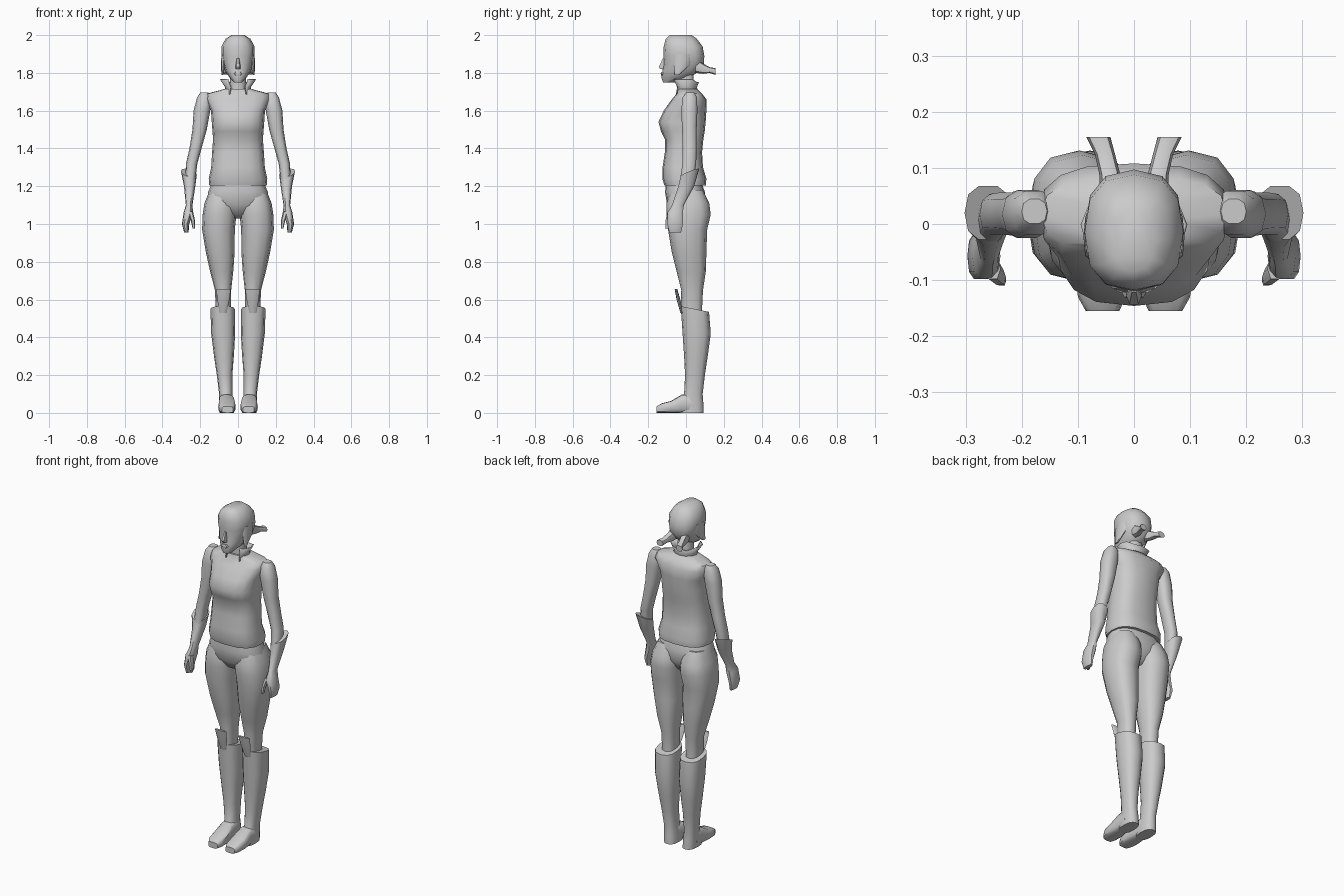
import bpy, bmesh, math


def sgnpow(v, e):
    return math.copysign(abs(v) ** e, v)


def finish(name, bm, mirror=False, thick=0):
    bmesh.ops.recalc_face_normals(bm, faces=bm.faces[:])
    me = bpy.data.meshes.new(name)
    bm.to_mesh(me)
    bm.free()
    ob = bpy.data.objects.new(name, me)
    bpy.context.collection.objects.link(ob)
    if thick:
        ob.modifiers.new("thickness", "SOLIDIFY").thickness = thick
    if mirror:
        ob.modifiers.new("mirror", "MIRROR").use_mirror_merge = False
    return ob


def loft(name, rows, axis="z", n=12, e=0.8, mirror=False, tilt=(0, 0)):
    """Rows: (position on axis, min/max across x, min/max of the other axis).
    tilt raises the first ring by its local (x, y) offset."""
    bm = bmesh.new()
    rings = []
    for i, (t, a0, a1, b0, b1) in enumerate(rows):
        ring = []
        for k in range(n):
            w = 2 * math.pi * k / n
            u, v = sgnpow(math.cos(w), e), sgnpow(math.sin(w), e)
            a = (a0 + a1) / 2 + (a1 - a0) / 2 * u
            b = (b0 + b1) / 2 + (b1 - b0) / 2 * v
            s = t + (u * tilt[0] + v * tilt[1] if i == 0 else 0)
            ring.append(bm.verts.new((a, b, s) if axis == "z" else (a, s, b)))
        rings.append(ring)
    for r, q in zip(rings, rings[1:]):
        for k in range(n):
            bm.faces.new((r[k], r[(k + 1) % n], q[(k + 1) % n], q[k]))
    bm.faces.new(rings[0])
    bm.faces.new(rings[-1])
    return finish(name, bm, mirror)


def centred(name, rows, **kw):
    return loft(name, [(t, -w, w, b0, b1) for t, w, b0, b1 in rows], **kw)


# Head with hair cap
centred("head", [
    (1.75, .022, -.122, -.06), (1.775, .045, -.13, .02), (1.81, .068, -.125, .07),
    (1.85, .08, -.118, .095), (1.89, .088, -.12, .097), (1.94, .088, -.118, .088),
    (1.98, .066, -.108, .058), (2.0, .035, -.085, .03)])
centred("nose", [(1.82, .014, -.138, -.11), (1.832, .014, -.145, -.11),
                 (1.88, .006, -.122, -.11)], n=6)
centred("mouth", [(1.785, .012, -.131, -.11), (1.795, .022, -.134, -.11),
                  (1.805, .014, -.13, -.11)], n=8)
# Side locks and flicked tails of hair
loft("side_lock", [(1.79, .078, .088, -.06, -.035), (1.84, .066, .09, -.065, .02),
                   (1.9, .06, .088, -.06, .03)], n=8, mirror=True)
loft("hair_tail", [(.05, .01, .06, 1.80, 1.88), (.09, .025, .062, 1.795, 1.85),
                   (.125, .034, .07, 1.80, 1.83), (.155, .042, .085, 1.79, 1.825)],
     axis="y", n=8, mirror=True)
# Neck
centred("neck", [(1.66, .05, -.045, .055), (1.72, .042, -.035, .045),
                 (1.8, .042, -.045, .04)], n=10)

# Flared collar, open at the front
bm = bmesh.new()
strips = []
for z, rx, ry, cy in ((1.685, .07, .06, .0), (1.725, .062, .052, .0), (1.768, .09, .068, -.005)):
    strips.append([bm.verts.new((rx * math.cos(math.radians(d)),
                                 cy + ry * math.sin(math.radians(d)),
                                 z - (.015 if z > 1.75 and 60 < d < 120 else 0)))
                   for d in range(-55, 236, 29)])
for r, q in zip(strips, strips[1:]):
    for k in range(len(r) - 1):
        bm.faces.new((r[k], r[k + 1], q[k + 1], q[k]))
finish("collar", bm, thick=.006)

# Torso garment
centred("torso", [
    (1.205, .152, -.115, .105), (1.24, .155, -.125, .108), (1.30, .142, -.124, .09),
    (1.38, .137, -.112, .085), (1.45, .132, -.112, .092), (1.49, .135, -.132, .099),
    (1.54, .139, -.146, .104), (1.60, .143, -.118, .108), (1.66, .17, -.075, .108),
    (1.69, .165, -.05, .085), (1.715, .07, -.045, .06)], n=16, e=.75)

# Upper arm and gauntlet with hand
loft("arm", [
    (1.695, .155, .2, .0, .045), (1.67, .14, .217, -.02, .06), (1.60, .147, .235, -.027, .062),
    (1.5, .165, .241, -.022, .058), (1.4, .193, .257, -.02, .058),
    (1.32, .215, .275, -.02, .055), (1.22, .228, .28, -.035, .04)], n=10, mirror=True)
loft("gauntlet", [
    (1.27, .218, .302, -.03, .07), (1.2, .226, .286, -.042, .045),
    (1.1, .241, .276, -.075, -.01), (1.06, .238, .288, -.1, -.015),
    (1.0, .258, .297, -.1, -.015), (.955, .262, .285, -.09, -.025)],
    n=10, mirror=True, tilt=(.01, .02))
loft("thumb", [(1.065, .238, .265, -.1, -.06), (1.02, .228, .25, -.11, -.08),
               (.975, .228, .24, -.111, -.092)], n=6, mirror=True)

# Hips and legs
centred("hips", [
    (1.225, .135, -.105, .08), (1.17, .158, -.111, .1), (1.10, .165, -.1, .1),
    (1.05, .08, -.065, .07), (1.03, .03, -.03, .05)], n=16)
loft("leg", [
    (1.18, .03, .15, -.08, .09), (1.11, .008, .178, -.103, .123), (1.05, .008, .187, -.103, .131),
    (.97, .017, .19, -.095, .112), (.85, .018, .17, -.075, .108), (.75, .025, .148, -.05, .105),
    (.65, .036, .122, -.025, .09), (.55, .038, .118, -.028, .085), (.48, .04, .11, -.015, .09)],
    mirror=True)

# Knee guard, boot and foot
loft("knee_guard", [(.655, .038, .115, -.06, -.046), (.6, .045, .11, -.05, -.03),
                    (.53, .06, .098, -.03, -.015)], n=8, mirror=True)
loft("boot", [
    (.55, .017, .146, -.028, .122), (.42, .015, .142, -.018, .131), (.3, .022, .127, -.01, .115),
    (.2, .03, .112, -.005, .1), (.1, .03, .1, -.01, .088), (.05, .024, .1, -.03, .092),
    (0, .022, .098, -.04, .094)], mirror=True, tilt=(0, -.015))
loft("foot", [
    (.04, .026, .1, 0, .1), (-.02, .02, .1, 0, .098), (-.08, .012, .105, 0, .063),
    (-.13, .015, .1, 0, .05), (-.155, .026, .086, 0, .035)],
    axis="y", e=.55, mirror=True)

# Smooth skin, crisp seams
bpy.ops.object.select_all(action="SELECT")
bpy.context.view_layer.objects.active = bpy.data.objects["torso"]
bpy.ops.object.shade_smooth_by_angle(angle=math.radians(45))
